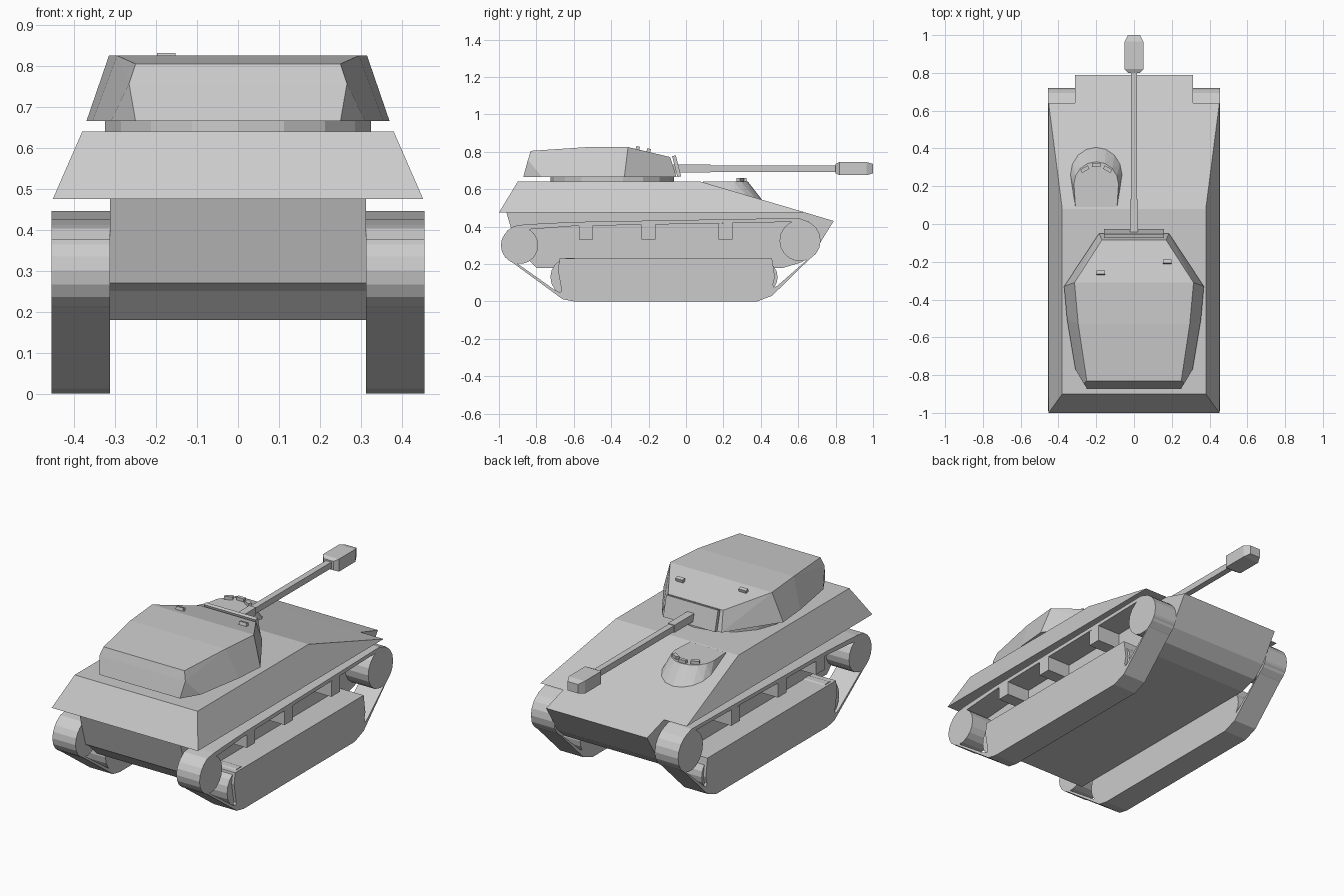
import bpy, bmesh
from math import sin, cos, pi, radians
from mathutils import Matrix, Vector

if "Cube" in bpy.data.objects:
    bpy.data.objects.remove(bpy.data.objects["Cube"])


def finish(bm, name, mirror=False):
    bmesh.ops.recalc_face_normals(bm, faces=bm.faces)
    me = bpy.data.meshes.new(name)
    bm.to_mesh(me)
    bm.free()
    ob = bpy.data.objects.new(name, me)
    bpy.context.collection.objects.link(ob)
    if mirror:
        ob.modifiers.new("Mirror", 'MIRROR')
    return ob


def hull(name, pts):
    """Flat-faced solid wrapped round a set of corner points."""
    bm = bmesh.new()
    for p in pts:
        bm.verts.new(p)
    res = bmesh.ops.convex_hull(bm, input=bm.verts)
    loose = [v for v in bm.verts if not v.link_faces]
    bmesh.ops.delete(bm, geom=loose, context='VERTS')
    bmesh.ops.dissolve_limit(bm, angle_limit=radians(1), verts=bm.verts, edges=bm.edges)
    return finish(bm, name)


def both(pts):
    return [(s * x, y, z) for x, y, z in pts for s in (1, -1)]


def extrude(name, yz, x0, x1, mirror=False):
    """Side profile extruded across the width."""
    bm = bmesh.new()
    f = bm.faces.new([bm.verts.new((x0, y, z)) for y, z in yz])
    res = bmesh.ops.extrude_face_region(bm, geom=[f])
    vs = [v for v in res["geom"] if isinstance(v, bmesh.types.BMVert)]
    bmesh.ops.translate(bm, vec=(x1 - x0, 0, 0), verts=vs)
    return finish(bm, name, mirror)


def disc(cy, cz, r, n=18):
    return [(cy + r * cos(2 * pi * i / n), cz + r * sin(2 * pi * i / n)) for i in range(n)]


def box(name, loc, size, rx=0, rz=0):
    bm = bmesh.new()
    m = (Matrix.Translation(loc) @ Matrix.Rotation(radians(rz), 4, 'Z')
         @ Matrix.Rotation(radians(rx), 4, 'X') @ Matrix.Diagonal((*size, 1)))
    bmesh.ops.create_cube(bm, size=1, matrix=m)
    return finish(bm, name)


# Hull: sloped upper body and narrow lower tub
hull("upper_hull", both([(.452, -1, .475), (.452, .64, .475), (.38, -.9, .64), (.38, .08, .64)]))
extrude("lower_hull", [(-.96, .475), (-.9, .27), (-.87, .25), (-.8, .18), (.52, .18), (.62, .21),
                       (.69, .27), (.79, .43), (.64, .475)], -.312, .312)

# Running gear, mirrored left and right
X0, X1 = .312, .455
extrude("rear_wheel", disc(-.89, .30, .1), X0, X1, True)
extrude("front_wheel", disc(.61, .325, .11), X0, X1, True)
extrude("rear_road_wheel", disc(-.62, .13, .105), X0, .44, True)
extrude("front_road_wheel", disc(.4, .13, .09), X0, .44, True)
extrude("side_block", [(-.675, .23), (-.685, .17), (-.665, .06), (-.68, .03), (-.66, .012), (-.6, .0),
                       (.38, .0), (.46, .03), (.48, .05), (.465, .09), (.475, .13), (.46, .23)], X0, X1, True)
extrude("rear_track_run", [(-.965, .235), (-.66, .012), (-.63, .03), (-.7, .06), (-.94, .23)], X0, X1, True)
extrude("front_track_run", [(.71, .275), (.46, .03), (.45, .06), (.49, .085), (.65, .225)], X0, X1, True)
extrude("upper_track_run", [(-.96, .375), (-.92, .403), (-.86, .412), (-.6, .425), (.6, .446), (.66, .425),
                            (.56, .425), (-.6, .403), (-.84, .385)], X0, X1, True)
for i, y in enumerate((-.535, -.2, .212)):
    extrude(f"return_bracket_{i + 1}", [(y - .037, .33), (y + .037, .33), (y + .037, .425), (y - .037, .415)],
            X0, X1, True)

# Driver's hood growing out of the sloping front plate
top = [(-.2 + .118 * cos(pi * i / 8), .21 + .12 * sin(pi * i / 8), .642) for i in range(9)]
low = []
for i in range(9):
    x, y = -.2 + .138 * cos(pi * i / 8), .265 + .145 * sin(pi * i / 8)
    low.append((x, y, .66 - .296 * y))
hull("driver_hood", top + low + [(-.31, .09, .642), (-.09, .09, .642), (-.31, .09, .6), (-.09, .09, .6)])
for i, (x, y, a) in enumerate([(-.26, .29, 30), (-.2, .313, 0), (-.14, .29, -30)]):
    box(f"hood_periscope_{i + 1}", (x, y, .648), (.045, .02, .022), 0, a)

# Turret on its ring
bm = bmesh.new()
bmesh.ops.create_cone(bm, cap_ends=True, segments=18, radius1=.33, radius2=.33, depth=.035,
                      matrix=Matrix.Translation((0, -.395, .652)))
finish(bm, "turret_ring")
hull("turret", both([(.185, -.05, .665), (.37, -.33, .665), (.355, -.5, .665), (.31, -.77, .665),
                     (.25, -.87, .665), (.266, -.845, .757), (.25, -.83, .805), (.295, -.53, .825),
                     (.315, -.31, .825), (.17, -.085, .772)]))
box("turret_periscope_left", (-.175, -.258, .818), (.045, .02, .022), -14)
box("turret_periscope_right", (.175, -.2, .806), (.045, .02, .022), -14)

# Gun: mantlet plate, stepped barrel and muzzle brake
box("mantlet", (0, -.05, .723), (.32, .02, .115), 14)
box("barrel_sleeve", (0, .03, .71), (.042, .2, .042))
box("barrel", (0, .4, .71), (.034, .84, .034))
hull("muzzle_brake", both([(w, y, .71 + s * h) for y, w, h in
                           ((.8, .03, .025), (.82, .05, .035), (.965, .05, .035), (1, .032, .025))
                           for s in (1, -1)]))
